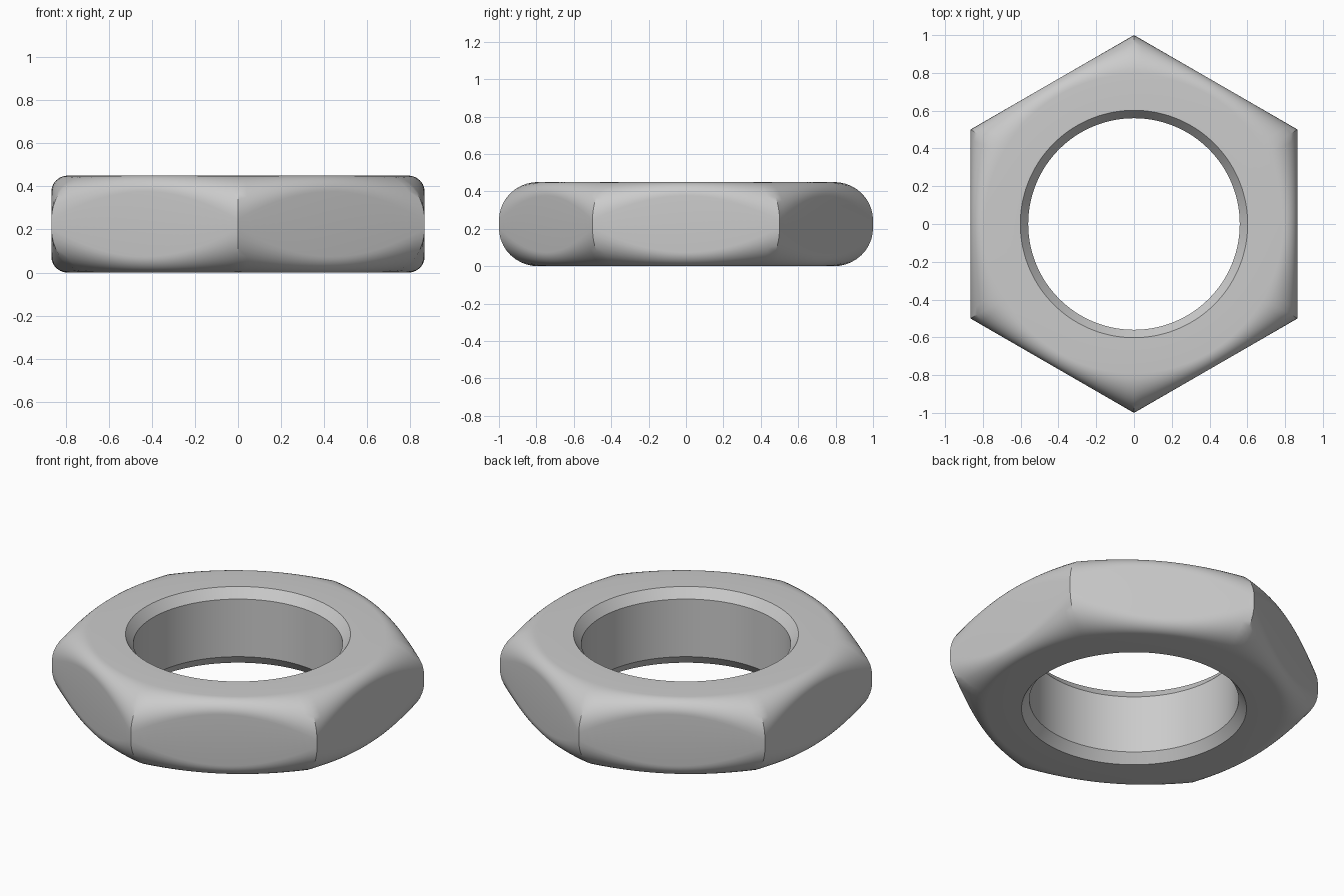
import bpy
import bmesh
from math import sin, cos, radians, pi

cube = bpy.data.objects.get("Cube")
if cube:
    bpy.data.objects.remove(cube)

HEIGHT = 0.45
APOTHEM = 0.866        # centre to flat side
LAND = 0.79            # radius of the flat top and bottom faces
BORE = 0.56
BORE_RIM = 0.602
RIM_DEPTH = 0.055
COLUMNS = 144
ARC = 10

# Plain grey metal
metal = bpy.data.materials.new("grey metal")
metal.use_nodes = True
grey = (0.6, 0.6, 0.6, 1.0)
metal.diffuse_color = grey
metal.node_tree.nodes["Principled BSDF"].inputs["Base Color"].default_value = grey


def section(angle):
    """Closed (radius, z) section whose rounding grows towards the hex corners."""
    outer = APOTHEM / cos(radians((angle + 30) % 60 - 30))
    run = outer - LAND
    drop = run * 0.97
    # Rounded shoulder from the top land down to the hex side
    shoulder = [(LAND + run * sin(t), HEIGHT - drop * (1 - cos(t)))
                for t in (pi / 2 * i / ARC for i in range(ARC + 1))]
    upper = [(BORE, HEIGHT - RIM_DEPTH), (BORE_RIM, HEIGHT)] + shoulder
    lower = [(r, HEIGHT - z) for r, z in reversed(upper)]
    return upper + lower


# Hex nut: sections swept around the axis and bridged
bm = bmesh.new()
rings = []
for c in range(COLUMNS):
    deg = 360 * c / COLUMNS
    a = radians(deg)
    rings.append([bm.verts.new((r * cos(a), r * sin(a), z)) for r, z in section(deg)])
for c in range(COLUMNS):
    here, there = rings[c], rings[(c + 1) % COLUMNS]
    for i in range(len(here)):
        j = (i + 1) % len(here)
        bm.faces.new((here[i], here[j], there[j], there[i]))
bmesh.ops.recalc_face_normals(bm, faces=bm.faces)

mesh = bpy.data.meshes.new("hex_nut")
bm.to_mesh(mesh)
bm.free()
mesh.materials.append(metal)
nut = bpy.data.objects.new("hex_nut", mesh)
bpy.context.collection.objects.link(nut)

# Smooth bore and shoulders, crisp hex corners and bore rims
bpy.ops.object.select_all(action="DESELECT")
nut.select_set(True)
bpy.context.view_layer.objects.active = nut
bpy.ops.object.shade_smooth_by_angle(angle=radians(30))
